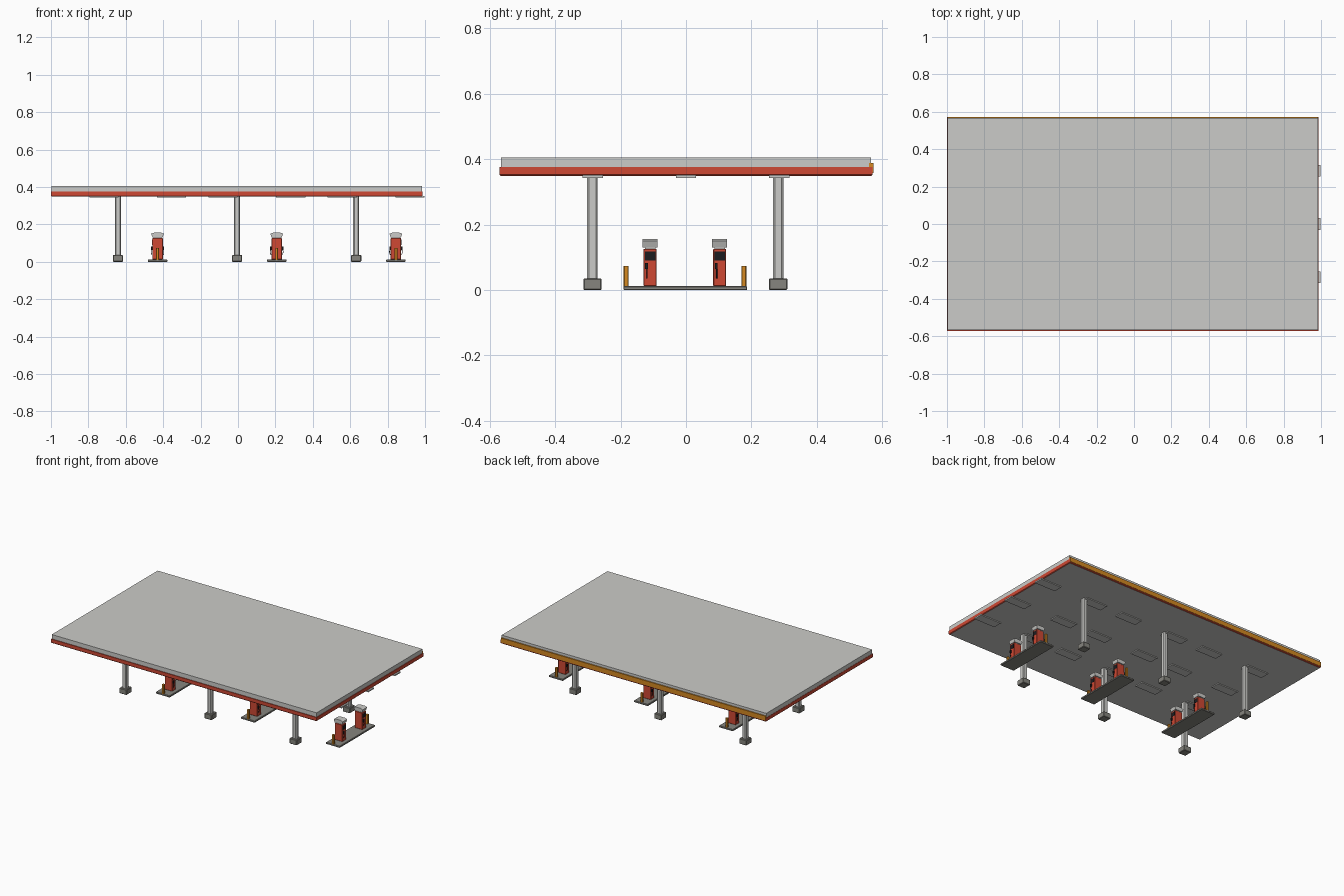
import bpy, bmesh
from mathutils import Vector

if "Cube" in bpy.data.objects:
    bpy.data.objects.remove(bpy.data.objects["Cube"])


def material(name, rgb):
    m = bpy.data.materials.new(name)
    m.use_nodes = True
    m.diffuse_color = (*rgb, 1)
    m.node_tree.nodes["Principled BSDF"].inputs["Base Color"].default_value = (*rgb, 1)
    return m


GREY = material("light grey", (0.6, 0.6, 0.58))
RED = material("red", (0.62, 0.065, 0.033))
ORANGE = material("orange", (0.66, 0.25, 0.015))
CONCRETE = material("concrete", (0.24, 0.235, 0.21))
BLACK = material("black", (0.012, 0.012, 0.014))


def finish(name, bm, *mats):
    bmesh.ops.recalc_face_normals(bm, faces=bm.faces)
    me = bpy.data.meshes.new(name)
    bm.to_mesh(me)
    bm.free()
    for m in mats:
        me.materials.append(m)
    ob = bpy.data.objects.new(name, me)
    bpy.context.collection.objects.link(ob)
    return ob


def box(name, lo, hi, mat, bevel=0):
    """Box between two corners, with an optional chamfer."""
    lo, hi = Vector(lo), Vector(hi)
    bm = bmesh.new()
    bmesh.ops.create_cube(bm, size=1)
    for v in bm.verts:
        v.co = (lo + hi) / 2 + v.co * (hi - lo)
    if bevel:
        bmesh.ops.bevel(bm, geom=bm.edges[:], offset=bevel, segments=1, affect='EDGES')
    return finish(name, bm, mat)


def post(name, x, y, half, z0, z1, chamfer, mat):
    """Square post with chamfered vertical corners."""
    bm = bmesh.new()
    bmesh.ops.create_cube(bm, size=1)
    for v in bm.verts:
        v.co = (x + v.co.x * half * 2, y + v.co.y * half * 2, z0 + (v.co.z + 0.5) * (z1 - z0))
    upright = [e for e in bm.edges if abs(e.verts[0].co.z - e.verts[1].co.z) > 0.001]
    bmesh.ops.bevel(bm, geom=upright, offset=chamfer, segments=1, affect='EDGES')
    return finish(name, bm, mat)


def extrude_y(name, profile, y0, y1, mat):
    """Extrude an x-z outline along y."""
    bm = bmesh.new()
    face = bm.faces.new([bm.verts.new((x, y0, z)) for x, z in profile])
    ext = bmesh.ops.extrude_face_region(bm, geom=[face])
    verts = [g for g in ext["geom"] if isinstance(g, bmesh.types.BMVert)]
    bmesh.ops.translate(bm, verts=verts, vec=(0, y1 - y0, 0))
    return finish(name, bm, mat)


def tube(name, points, radius, mat):
    cu = bpy.data.curves.new(name, 'CURVE')
    cu.dimensions = '3D'
    cu.bevel_depth = radius
    cu.bevel_resolution = 1
    cu.resolution_u = 5
    cu.use_fill_caps = True
    sp = cu.splines.new('BEZIER')
    sp.bezier_points.add(len(points) - 1)
    for p, co in zip(sp.bezier_points, points):
        p.co = co
        p.handle_left_type = p.handle_right_type = 'AUTO'
    cu.materials.append(mat)
    ob = bpy.data.objects.new(name, cu)
    bpy.context.collection.objects.link(ob)
    return ob


# Canopy: grey roof over a slightly proud red fascia with a grey soffit
box("canopy_roof", (-0.998, -0.566, 0.374), (0.984, 0.566, 0.405), GREY)
bm = bmesh.new()
bmesh.ops.create_cube(bm, size=1)
for v in bm.verts:
    v.co = (-0.006 + v.co.x * 1.987, v.co.y * 1.142, 0.3625 + v.co.z * 0.027)
rim = [e for e in bm.edges if all(v.co.z < 0.36 for v in e.verts)]
bmesh.ops.bevel(bm, geom=rim, offset=0.004, segments=1, affect='EDGES')
bm.normal_update()
for f in bm.faces:
    f.material_index = 1 if f.normal.z < -0.9 else 0
finish("canopy_fascia", bm, RED, GREY)
box("back_stripe", (-0.998, 0.56, 0.358), (0.985, 0.573, 0.388), ORANGE)

SPACING = 0.637

for i in (-1, 0, 1):
    shift = i * SPACING
    # Columns with footings, front and back
    for y in (-0.286, 0.282):
        post("column", shift - 0.005, y, 0.016, 0.03, 0.352, 0.006, GREY)
        box("column_footing", (shift - 0.032, y - 0.028, 0),
            (shift + 0.022, y + 0.028, 0.036), CONCRETE, 0.003)

    # Two ceiling lamps per bay in three rows
    for x in (-0.08, 0.282):
        for y in (-0.285, 0, 0.285):
            box("ceiling_lamp", (shift + x - 0.078, y - 0.031, 0.343),
                (shift + x + 0.078, y + 0.031, 0.352), GREY)

    # Pump island with end bollards
    cx = shift + 0.207
    box("pump_island", (cx - 0.052, -0.191, 0), (cx + 0.052, 0.187, 0.012), CONCRETE, 0.002)
    for y in (-0.183, 0.177):
        post("bollard", cx, y, 0.0075, 0.01, 0.074, 0.002, ORANGE)

    # Pumps
    for y in (-0.11, 0.103):
        box("pump_body", (cx - 0.028, y - 0.02, 0.012), (cx + 0.028, y + 0.02, 0.126), RED, 0.002)
        box("pump_neck", (cx - 0.023, y - 0.016, 0.124), (cx + 0.023, y + 0.016, 0.132), GREY)
        half = [(0.027, 0.13), (0.034, 0.15), (0.018, 0.156)]
        outline = [(cx + a, z) for a, z in half] + [(cx - a, z) for a, z in reversed(half)]
        extrude_y("pump_head", outline, y - 0.023, y + 0.023, GREY)
        for s in (-1, 1):
            def spot(out, along, z):
                return (cx + s * (0.028 + out), y + s * along, z)

            def plate(name, out, a0, a1, z0, z1, mat):
                p, q = spot(-0.001, a0, z0), spot(out, a1, z1)
                box(name, [min(c) for c in zip(p, q)], [max(c) for c in zip(p, q)], mat)

            # Screen, nozzle and hose on each serving side
            plate("pump_screen", 0.001, -0.016, 0.016, 0.09, 0.118, BLACK)
            plate("nozzle", 0.007, -0.015, -0.006, 0.064, 0.082, BLACK)
            tube("hose", [spot(0.004, -0.009, 0.068), spot(0.006, -0.009, 0.05),
                          spot(0.002, -0.009, 0.036)], 0.0018, BLACK)
